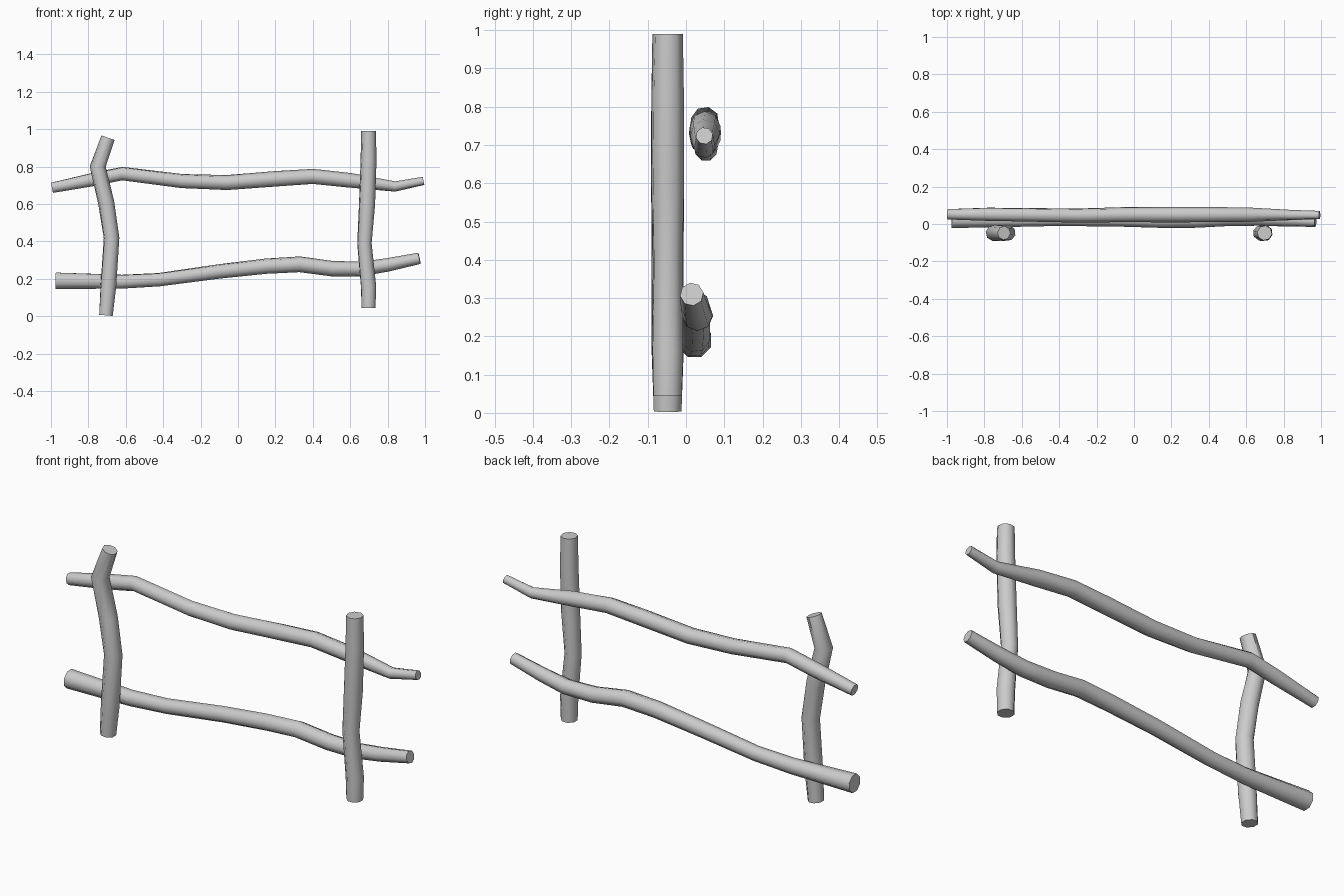
import bpy
import bmesh
from math import cos, sin, tau, radians
from mathutils import Vector

cube = bpy.data.objects.get("Cube")
if cube:
    bpy.data.objects.remove(cube, do_unlink=True)

SIDES = 8

wood = bpy.data.materials.new("plain grey wood")
wood.use_nodes = True
colour = (0.6, 0.6, 0.6, 1)
wood.diffuse_color = colour
wood.node_tree.nodes["Principled BSDF"].inputs["Base Color"].default_value = colour


def log(name, path, twist):
    """Sweep a faceted log along points given as (x, y, z, radius)."""
    bm = bmesh.new()
    points = [Vector(p[:3]) for p in path]
    across = Vector((0, 1, 0))
    rings = []
    for i, (centre, p) in enumerate(zip(points, path)):
        along = (points[min(i + 1, len(points) - 1)] - points[max(i - 1, 0)]).normalized()
        side = (across - along * across.dot(along)).normalized()
        up = along.cross(side)
        ring = []
        for k in range(SIDES):
            a = tau * (k + 0.5) / SIDES + twist * i
            ring.append(bm.verts.new(centre + (side * cos(a) + up * sin(a)) * p[3] * 1.03))
        rings.append(ring)
    for low, high in zip(rings, rings[1:]):
        for k in range(SIDES):
            n = (k + 1) % SIDES
            bm.faces.new((low[k], low[n], high[n], high[k]))
    bm.faces.new(rings[0])
    bm.faces.new(rings[-1])
    bmesh.ops.recalc_face_normals(bm, faces=bm.faces)
    mesh = bpy.data.meshes.new(name)
    bm.to_mesh(mesh)
    bm.free()
    mesh.materials.append(wood)
    obj = bpy.data.objects.new(name, mesh)
    bpy.context.collection.objects.link(obj)
    bpy.ops.object.select_all(action="DESELECT")
    obj.select_set(True)
    bpy.context.view_layer.objects.active = obj
    bpy.ops.object.shade_smooth_by_angle(angle=radians(46))


# Upright posts, standing in front of the rails
log("right_post", [
    (-0.706, -0.048, 0.005, 0.038), (-0.693, -0.048, 0.16, 0.043),
    (-0.676, -0.048, 0.42, 0.042), (-0.705, -0.048, 0.61, 0.043),
    (-0.75, -0.048, 0.80, 0.042), (-0.695, -0.048, 0.955, 0.036)], 0.06)
log("left_post", [
    (0.698, -0.048, 0.045, 0.039), (0.698, -0.048, 0.16, 0.042),
    (0.676, -0.048, 0.39, 0.039), (0.69, -0.048, 0.60, 0.043),
    (0.698, -0.048, 0.83, 0.042), (0.698, -0.048, 0.99, 0.039)], 0.05)

# Wavy rails
log("top_rail", [
    (-0.995, 0.052, 0.687, 0.029), (-0.78, 0.052, 0.73, 0.036),
    (-0.62, 0.05, 0.763, 0.036), (-0.30, 0.045, 0.723, 0.037),
    (-0.06, 0.05, 0.715, 0.039), (0.20, 0.05, 0.735, 0.040),
    (0.40, 0.05, 0.748, 0.039), (0.60, 0.05, 0.727, 0.038),
    (0.84, 0.048, 0.694, 0.027), (0.992, 0.048, 0.724, 0.022)], 0.07)
log("bottom_rail", [
    (-0.975, 0.022, 0.19, 0.046), (-0.62, 0.022, 0.185, 0.038),
    (-0.42, 0.025, 0.196, 0.036), (-0.10, 0.025, 0.240, 0.038),
    (0.15, 0.02, 0.268, 0.040), (0.33, 0.022, 0.278, 0.041),
    (0.50, 0.03, 0.255, 0.040), (0.66, 0.03, 0.253, 0.038),
    (0.80, 0.023, 0.275, 0.035), (0.97, 0.015, 0.31, 0.030)], 0.06)
